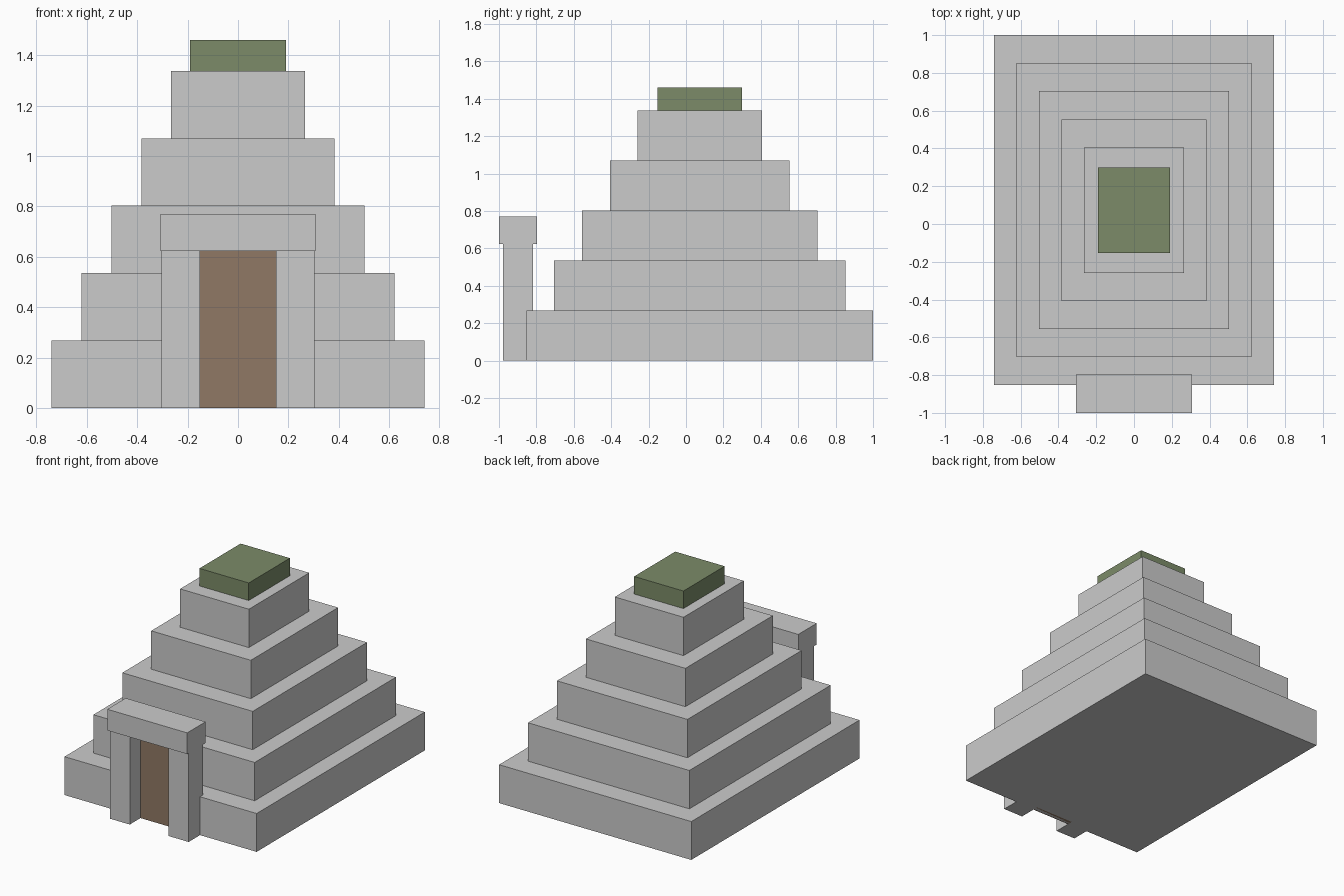
import bpy

if "Cube" in bpy.data.objects:
    bpy.data.objects.remove(bpy.data.objects["Cube"])


def material(name, color):
    mat = bpy.data.materials.new(name)
    mat.diffuse_color = color
    mat.use_nodes = True
    mat.node_tree.nodes["Principled BSDF"].inputs["Base Color"].default_value = mat.diffuse_color
    return mat


def box(name, x, y, z, mat=None):
    """Box from (min, max) ranges on each axis."""
    bpy.ops.mesh.primitive_cube_add(size=1, location=[(a + b) / 2 for a, b in (x, y, z)])
    ob = bpy.context.object
    ob.name = name
    ob.scale = [b - a for a, b in (x, y, z)]
    bpy.ops.object.transform_apply(location=False, rotation=False, scale=True)
    if mat:
        ob.data.materials.append(mat)
    return ob


green = material("moss_green", (0.20, 0.26, 0.14, 1))
brown = material("wood_brown", (0.28, 0.19, 0.13, 1))

# Five stepped tiers
CY, STEP = 0.0735, 0.2675
for i in range(5):
    hx = 0.741 - 0.119 * i
    hy = 0.9265 - 0.1485 * i
    box(f"tier_{i + 1}", (-hx, hx), (CY - hy, CY + hy), (STEP * i, STEP * (i + 1)))

# Green cap on the summit
box("top_cap", (-0.19, 0.19), (CY - 0.2265, CY + 0.2265), (5 * STEP, 1.46), green)

# Entrance: two posts, lintel and a recessed door
for side, name in ((-1, "left_post"), (1, "right_post")):
    box(name, sorted((side * 0.15, side * 0.304)), (-0.978, -0.818), (0, 0.622))
box("lintel", (-0.308, 0.308), (-1.0, -0.797), (0.622, 0.77))
box("door", (-0.15, 0.15), (-0.86, -0.822), (0, 0.622), brown)
